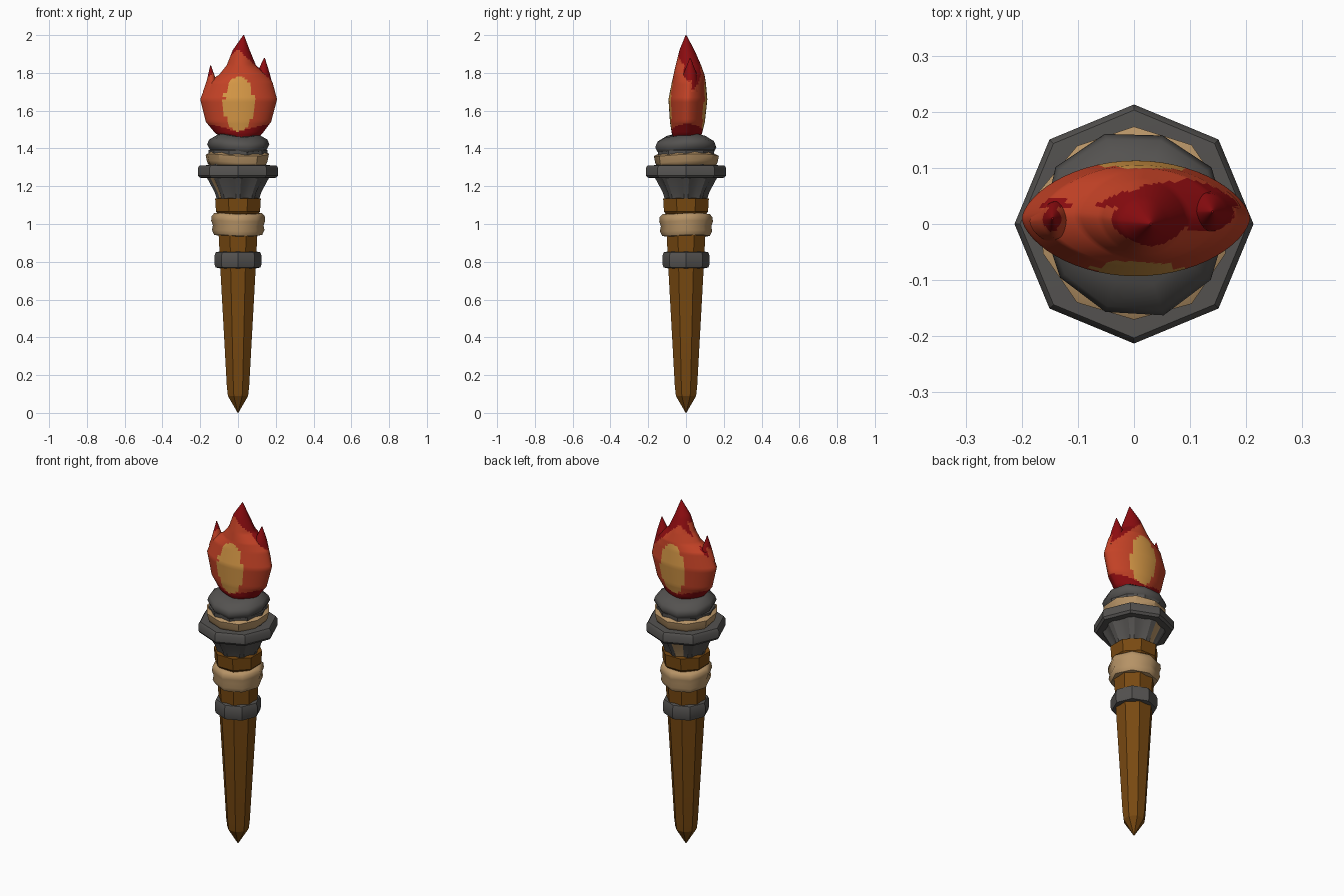
import bpy, bmesh, math, random

random.seed(4)
if "Cube" in bpy.data.objects:
    bpy.data.objects.remove(bpy.data.objects["Cube"], do_unlink=True)


def material(name, r, g, b):
    """Flat colour given as 8-bit sRGB, stored as linear."""
    rgba = [((c / 255 + 0.055) / 1.055) ** 2.4 for c in (r, g, b)] + [1]
    m = bpy.data.materials.new(name)
    m.use_nodes = True
    m.diffuse_color = rgba
    m.node_tree.nodes["Principled BSDF"].inputs["Base Color"].default_value = rgba
    return m


wood = material("brown wood", 120, 73, 17)
iron = material("dark iron", 84, 82, 80)
cloth = material("tan cloth", 182, 147, 102)
orange = material("flame orange", 196, 66, 38)
crimson = material("flame dark red", 142, 12, 16)
yellow = material("flame yellow", 214, 152, 70)


def finish(name, bm, mats, angle):
    bmesh.ops.recalc_face_normals(bm, faces=bm.faces)
    mesh = bpy.data.meshes.new(name)
    bm.to_mesh(mesh)
    bm.free()
    for m in mats:
        mesh.materials.append(m)
    ob = bpy.data.objects.new(name, mesh)
    bpy.context.collection.objects.link(ob)
    bpy.ops.object.select_all(action="DESELECT")
    ob.select_set(True)
    bpy.context.view_layer.objects.active = ob
    bpy.ops.object.shade_smooth_by_angle(angle=math.radians(angle))
    return ob


def loft(rings):
    """Skin a list of rings of points and close both ends."""
    bm = bmesh.new()
    loops = [[bm.verts.new(p) for p in ring] for ring in rings]
    n = len(loops[0])
    for a, b in zip(loops, loops[1:]):
        for i in range(n):
            j = (i + 1) % n
            bm.faces.new((a[i], a[j], b[j], b[i]))
    bm.faces.new(loops[0])
    bm.faces.new(loops[-1])
    return bm


def turned(name, profile, mat, sides=8, turn=0.0, wave=0.0, rough=0.0, angle=35):
    """Many-sided turned part; wave tilts the rings, rough varies the radius."""
    bumps = [random.uniform(-rough, rough) for _ in range(sides)]
    rings = []
    for r, z in profile:
        ring = []
        for i in range(sides):
            a = math.tau * (i + turn) / sides
            rr = r + bumps[i] * min(1, r / 0.1)
            ring.append((rr * math.cos(a), rr * math.sin(a),
                         z + wave * math.sin(2 * a + 0.8)))
        rings.append(ring)
    return finish(name, loft(rings), [mat], angle)


# Tapered handle with pointed foot and collar
turned("handle", [(0.002, 0), (0.058, 0.09), (0.064, 0.14), (0.101, 0.76), (0.117, 1.06)],
       wood, turn=0.5, angle=20)
turned("handle_collar", [(0.117, 1.055), (0.126, 1.065), (0.131, 1.135), (0.1, 1.137)],
       wood, turn=0.5, angle=20)

# Iron band and double cloth wrap on the handle
turned("handle_band", [(0.095, 0.765), (0.119, 0.77), (0.125, 0.79), (0.125, 0.83),
                       (0.118, 0.85), (0.095, 0.855)], iron)
turned("handle_wrap", [(0.1, 0.935), (0.126, 0.94), (0.138, 0.965), (0.133, 0.99),
                       (0.142, 1.015), (0.139, 1.04), (0.125, 1.055), (0.1, 1.055)],
       cloth, rough=0.003, wave=0.004, angle=50)

# Flared socket: ribs alternate with recessed gaps, a few showing cloth
rings = []
for base, z in ((0.112, 1.13), (0.125, 1.17), (0.168, 1.25)):
    ring = []
    for i in range(32):
        a = math.tau * (i - 0.5) / 32
        r = base if i % 4 < 2 else base - 0.012
        ring.append((r * math.cos(a), r * math.sin(a), z))
    rings.append(ring)
bm = loft(rings)
for f in bm.faces:
    c = f.calc_center_median()
    heading = math.degrees(math.atan2(c.y, c.x)) % 360
    if len(f.verts) == 4 and (98 < heading < 118 or 200 < heading < 215):
        f.material_index = 1
finish("flared_socket", bm, [iron, cloth], 25)

# Broad iron ring
turned("socket_ring", [(0.15, 1.243), (0.203, 1.245), (0.213, 1.258), (0.213, 1.296),
                       (0.203, 1.31), (0.14, 1.312)], iron)

# Wrapped head
turned("head_core", [(0.145, 1.30), (0.155, 1.35), (0.157, 1.39), (0.14, 1.40)], iron, sides=10)
turned("head_cloth", [(0.14, 1.30), (0.160, 1.315), (0.167, 1.33), (0.174, 1.365),
                      (0.150, 1.377)], cloth, wave=0.007, rough=0.006, turn=0.5, sides=10)
turned("head_cap", [(0.14, 1.375), (0.155, 1.39), (0.168, 1.415), (0.158, 1.44),
                    (0.11, 1.468), (0.02, 1.472)], iron, sides=10, wave=0.009,
       rough=0.006, angle=50)


def flame_colour(c):
    if c.z < 1.49 + 0.25 * abs(c.x):
        return 1
    if c.z > (1.885 if c.y > 0.03 else 1.925) - 0.95 * abs(c.x):
        return 1
    shift = 0.02 if c.y > 0 else 0.005
    if abs(c.y) > 0.03 and ((c.x - shift) / 0.08) ** 2 + ((c.z - 1.635) / 0.145) ** 2 < 1:
        return 2
    return 0


def flame(name, stations, steps=8, around=56):
    """Lens-shaped loft; each station is z, left x, right x, front y, back y."""
    rows = []
    for s, t in zip(stations, stations[1:]):
        rows += [[p + (q - p) * k / steps for p, q in zip(s, t)] for k in range(steps)]
    rows.append(stations[-1])
    rings = []
    for z, x0, x1, y0, y1 in rows:
        ring = []
        for i in range(around):
            a = math.tau * i / around
            u, v = math.cos(a), math.sin(a)
            x = (x0 + x1) / 2 + u * (x1 - x0) / 2
            y = (y0 + y1) / 2 + v * abs(v) ** 0.25 * (y1 - y0) / 2
            ring.append((x, y, z))
        rings.append(ring)
    bm = loft(rings)
    for f in bm.faces:
        f.material_index = flame_colour(f.calc_center_median())
    return finish(name, bm, [orange, crimson, yellow], 40)


# Flame body and its two side tongues
flame("flame_body", [
    (1.445, -0.06, 0.09, -0.06, 0.07),
    (1.48, -0.12, 0.13, -0.075, 0.085),
    (1.54, -0.17, 0.175, -0.085, 0.10),
    (1.66, -0.20, 0.207, -0.093, 0.113),
    (1.75, -0.165, 0.183, -0.075, 0.105),
    (1.79, -0.10, 0.155, -0.066, 0.098),
    (1.84, -0.06, 0.095, -0.055, 0.08),
    (1.92, -0.028, 0.062, -0.035, 0.045),
    (2.0, 0.028, 0.032, -0.002, 0.002)])
flame("flame_left_tongue", [
    (1.70, 0.06, 0.193, -0.03, 0.07),
    (1.80, 0.10, 0.167, -0.012, 0.055),
    (1.88, 0.138, 0.142, 0.02, 0.024)])
flame("flame_right_tongue", [
    (1.70, -0.186, -0.08, -0.035, 0.045),
    (1.76, -0.165, -0.115, -0.025, 0.04),
    (1.84, -0.147, -0.143, 0.008, 0.012)])
